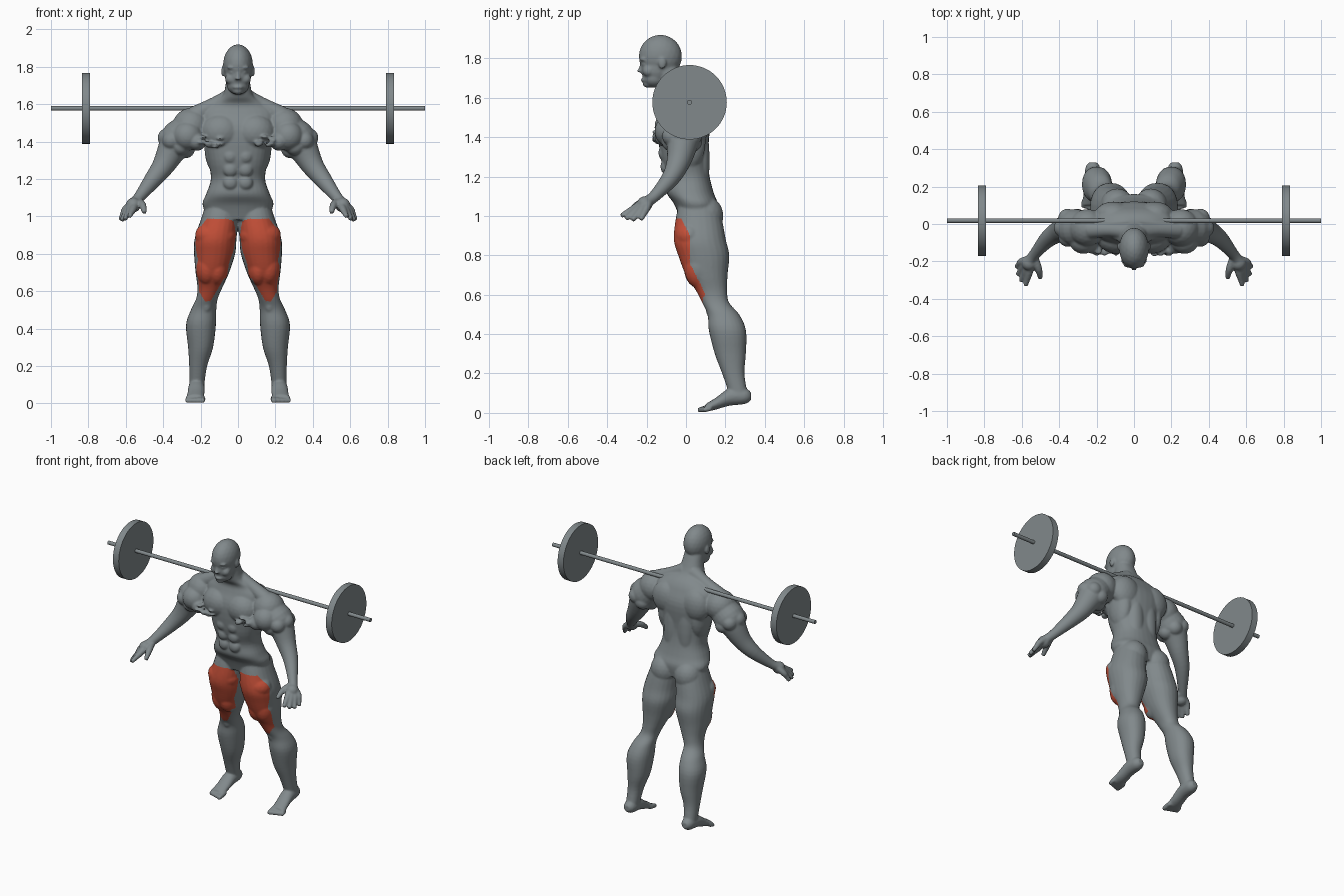
import bpy, bmesh, random
from math import cos, sin, tau, pi, copysign
from mathutils import Vector, Matrix

random.seed(4)
if "Cube" in bpy.data.objects:
    bpy.data.objects.remove(bpy.data.objects["Cube"], do_unlink=True)


def make_material(name, colour):
    material = bpy.data.materials.new(name)
    material.use_nodes = True
    material.diffuse_color = (*colour, 1)
    shader = next(n for n in material.node_tree.nodes if n.type == 'BSDF_PRINCIPLED')
    shader.inputs["Base Color"].default_value = (*colour, 1)
    return material


grey = make_material("slate_grey", (.22, .25, .26))
red = make_material("muscle_red", (.56, .08, .04))
ACROSS, ALONG, UP = Vector((1, 0, 0)), Vector((0, 1, 0)), Vector((0, 0, 1))
flesh = bmesh.new()


def smooth_rows(rows, steps=4):
    """Catmull-Rom interpolation of positions and radii."""
    smoothed = []
    last = len(rows) - 1
    for i in range(last):
        before, start = rows[max(i - 1, 0)], rows[i]
        end, after = rows[i + 1], rows[min(i + 2, last)]
        for step in range(steps):
            t = step / steps
            bend = 2 * before - 5 * start + 4 * end - after
            twist = 3 * start - before - 3 * end + after
            smoothed.append(start + ((end - before) * t + bend * t ** 2 + twist * t ** 3) / 2)
    return smoothed + [rows[last]]


def loft(rows, side=1, axes=None, depth=1.0, power=1.0, sides=24):
    """Skin rings of x, y, z, width and, unless it follows from depth, thickness."""
    rows = [Vector(row if len(row) == 5 else (*row, row[3] * depth)) for row in rows]
    rows = smooth_rows(rows)
    points = [Vector(row[:3]) for row in rows]
    rings = []
    for i, row in enumerate(rows):
        if axes:
            u, v = axes
        else:
            tangent = points[min(i + 1, len(points) - 1)] - points[max(i - 1, 0)]
            u = tangent.cross(ALONG).normalized()
            v = tangent.cross(u).normalized()
        ring = []
        for k in range(sides):
            c, s = cos(tau * k / sides), sin(tau * k / sides)
            point = (points[i] + u * row[3] * copysign(abs(c) ** power, c)
                     + v * row[4] * copysign(abs(s) ** power, s))
            ring.append(flesh.verts.new((point.x * side, point.y, point.z)))
        rings.append(ring)
    for lower, upper in zip(rings, rings[1:]):
        for k in range(sides):
            n = (k + 1) % sides
            flesh.faces.new((lower[k], lower[n], upper[n], upper[k]))
    flesh.faces.new(rings[0][::-1])
    flesh.faces.new(rings[-1])


def blob(center, radii, side=1):
    x, y, z = center
    place = Matrix.Translation((x * side, y, z)) @ Matrix.Diagonal((*radii, 1))
    bmesh.ops.create_icosphere(flesh, subdivisions=3, radius=1, matrix=place)


def head():
    blob(center=(0, -.13, 1.81), radii=(.08, .11, .11))
    blob(center=(0, -.15, 1.75), radii=(.07, .08, .09))
    blob(center=(0, -.16, 1.7), radii=(.06, .06, .05))
    # Nose, lips and chin
    loft([(0, -.22, 1.79, .01), (0, -.23, 1.75, .01), (0, -.235, 1.73, .02)],
         axes=(ACROSS, ALONG))
    blob(center=(0, -.21, 1.69), radii=(.03, .02, .01))
    blob(center=(0, -.19, 1.67), radii=(.03, .03, .02))
    # Brows, eyes, cheeks and ears
    for side in (1, -1):
        blob(center=(.03, -.215, 1.795), radii=(.03, .02, .01), side=side)
        blob(center=(.03, -.205, 1.77), radii=(.02, .02, .01), side=side)
        blob(center=(.04, -.19, 1.735), radii=(.03, .03, .03), side=side)
        blob(center=(.08, -.12, 1.775), radii=(.01, .02, .03), side=side)


def torso():
    loft([(0, .06, .98, .15, .09), (0, .05, 1.06, .19, .11), (0, .02, 1.12, .17, .12),
          (0, .01, 1.2, .145, .11), (0, -.01, 1.3, .16, .12), (0, -.01, 1.46, .19, .13),
          (0, -.01, 1.55, .21, .1), (0, -.02, 1.6, .15, .08), (0, -.06, 1.65, .08, .07),
          (0, -.1, 1.76, .06, .06)], axes=(ACROSS, ALONG), power=.85, sides=32)
    for side in (1, -1):
        # Chest and abdomen
        blob(center=(.09, -.07, 1.45), radii=(.11, .09, .1), side=side)
        for row in range(3):
            blob(center=(.04, -.09 - .01 * row, 1.18 + .07 * row),
                 radii=(.04, .03, .04), side=side)
        # Flank, spine muscles, shoulder blade, neck slope and buttock
        blob(center=(.12, .01, 1.38), radii=(.06, .09, .15), side=side)
        blob(center=(.05, .07, 1.28), radii=(.06, .05, .24), side=side)
        blob(center=(.11, .05, 1.47), radii=(.1, .07, .11), side=side)
        loft([(.03, -.04, 1.64, .05), (.12, -.03, 1.6, .04), (.23, -.03, 1.54, .05)], side)
        blob(center=(.09, .1, 1), radii=(.09, .09, .1), side=side)


def arm(side):
    blob(center=(.25, -.02, 1.48), radii=(.1, .1, .1), side=side)
    loft([(.2, -.02, 1.51, .07), (.31, -.02, 1.42, .1), (.35, -.02, 1.36, .08),
          (.4, -.04, 1.27, .06), (.46, -.08, 1.19, .046), (.53, -.16, 1.1, .03),
          (.56, -.2, 1.07, .03)], side)
    # Bunched folds of muscle around the arm and armpit
    for fold in range(6):
        c, s = cos(tau * fold / 6), sin(tau * fold / 6)
        blob(center=(.33 + .05 * c, -.02 + .06 * s, 1.39 + .03 * c),
             radii=(.05, .05, .05), side=side)
    blob(center=(.27, -.08, 1.43), radii=(.08, .08, .08), side=side)
    blob(center=(.22, -.1, 1.4), radii=(.05, .06, .05), side=side)
    for bump in range(12):
        blob(center=(random.uniform(.09, .2), random.uniform(-.155, -.135),
                     random.uniform(1.37, 1.43)), radii=(.02, .02, .01), side=side)


def hand(side):
    blob(center=(.56, -.21, 1.06), radii=(.04, .04, .04), side=side)
    for finger in range(4):
        spread = finger / 3
        reach = sin(pi * spread) * .01
        knuckle = Vector((.56, -.26, 1.04)).lerp(Vector((.6, -.2, 1.04)), spread)
        tip = Vector((.58, -.33, 1)).lerp(Vector((.63, -.23, .98)), spread)
        tip += Vector((reach, -reach, -reach))
        middle = knuckle.lerp(tip, .5)
        loft([(.54, -.18, 1.09, .02), (*knuckle, .02), (*middle, .016), (*tip, .013)],
             side, sides=12)
    # Thumb
    loft([(.53, -.18, 1.08, .02), (.51, -.24, 1.06, .02), (.5, -.29, 1.02, .013)],
         side, sides=12)


def leg(side):
    loft([(.09, .06, 1.07, .08), (.1, .065, .98, .1), (.12, .07, .88, .112),
          (.125, .09, .8, .11), (.137, .105, .7, .09), (.15, .13, .62, .067),
          (.166, .15, .56, .058), (.184, .19, .5, .068), (.198, .21, .42, .08),
          (.2, .225, .3, .067), (.213, .24, .2, .048), (.22, .265, .1, .04)],
         side, axes=(ACROSS, ALONG), depth=1.18, power=.92)
    # Front thigh, inner and outer thigh, kneecap
    blob(center=(.12, .02, .9), radii=(.11, .08, .08), side=side)
    blob(center=(.165, .07, .74), radii=(.065, .08, .11), side=side)
    blob(center=(.11, .07, .73), radii=(.06, .08, .1), side=side)
    blob(center=(.17, .13, .53), radii=(.03, .03, .05), side=side)
    # Foot and toes
    loft([(.22, .33, .085, .02), (.22, .3, .085, .04), (.222, .22, .08, .044),
          (.226, .15, .046, .046, .03), (.23, .1, .026, .05, .02)],
         side, axes=(ACROSS, UP))
    for toe in range(5):
        x, tip, radius = .19 + .02 * toe, .06 + .007 * toe, .016 - .001 * toe
        loft([(x, .13, .026, radius), (x, tip + .03, .02, radius), (x, tip, .014, .013)],
             side, axes=(ACROSS, UP), sides=12)


head()
torso()
for side in (1, -1):
    arm(side)
    hand(side)
    leg(side)

# Fuse the parts into one smooth body
bmesh.ops.recalc_face_normals(flesh, faces=flesh.faces)
mesh = bpy.data.meshes.new("body")
flesh.to_mesh(mesh)
flesh.free()
body = bpy.data.objects.new("body", mesh)
bpy.context.collection.objects.link(body)
remesh = body.modifiers.new("fuse", 'REMESH')
remesh.mode = 'VOXEL'
remesh.voxel_size = .006
soften = body.modifiers.new("soften", 'SMOOTH')
soften.factor = .5
soften.iterations = 7
bpy.context.view_layer.update()
graph = bpy.context.evaluated_depsgraph_get()
fused = bpy.data.meshes.new_from_object(body.evaluated_get(graph))
body.modifiers.clear()
body.data = fused
fused.materials.clear()
fused.materials.append(grey)
fused.materials.append(red)


def on_thigh_front(center):
    """Front of the thigh, rounded at the top and tapering to the knee."""
    x, y, z = abs(center.x), center.y, center.z
    top = .985 - max(0, .05 - x) / 2 - max(0, x - .17) * .8
    taper = .014 + (z - .545) * .6
    back = .02 + max(0, .76 - z) / 2 - max(0, z - .9) / 2
    return .545 < z < top and y < back and (z > .67 or abs(x - .162) < taper)


for face in fused.polygons:
    face.use_smooth = True
    face.material_index = int(on_thigh_front(face.center))


# Barbell
def rod(name, x, radius, length):
    bpy.ops.mesh.primitive_cylinder_add(vertices=64, radius=radius, depth=length,
                                        location=(x, .018, 1.577), rotation=(0, pi / 2, 0))
    rod_object = bpy.context.object
    rod_object.name = name
    rod_object.data.materials.append(grey)
    bpy.ops.object.shade_smooth_by_angle()


rod("barbell_bar", x=0, radius=.0125, length=2)
rod("left_weight_plate", x=.812, radius=.189, length=.044)
rod("right_weight_plate", x=-.812, radius=.189, length=.044)
